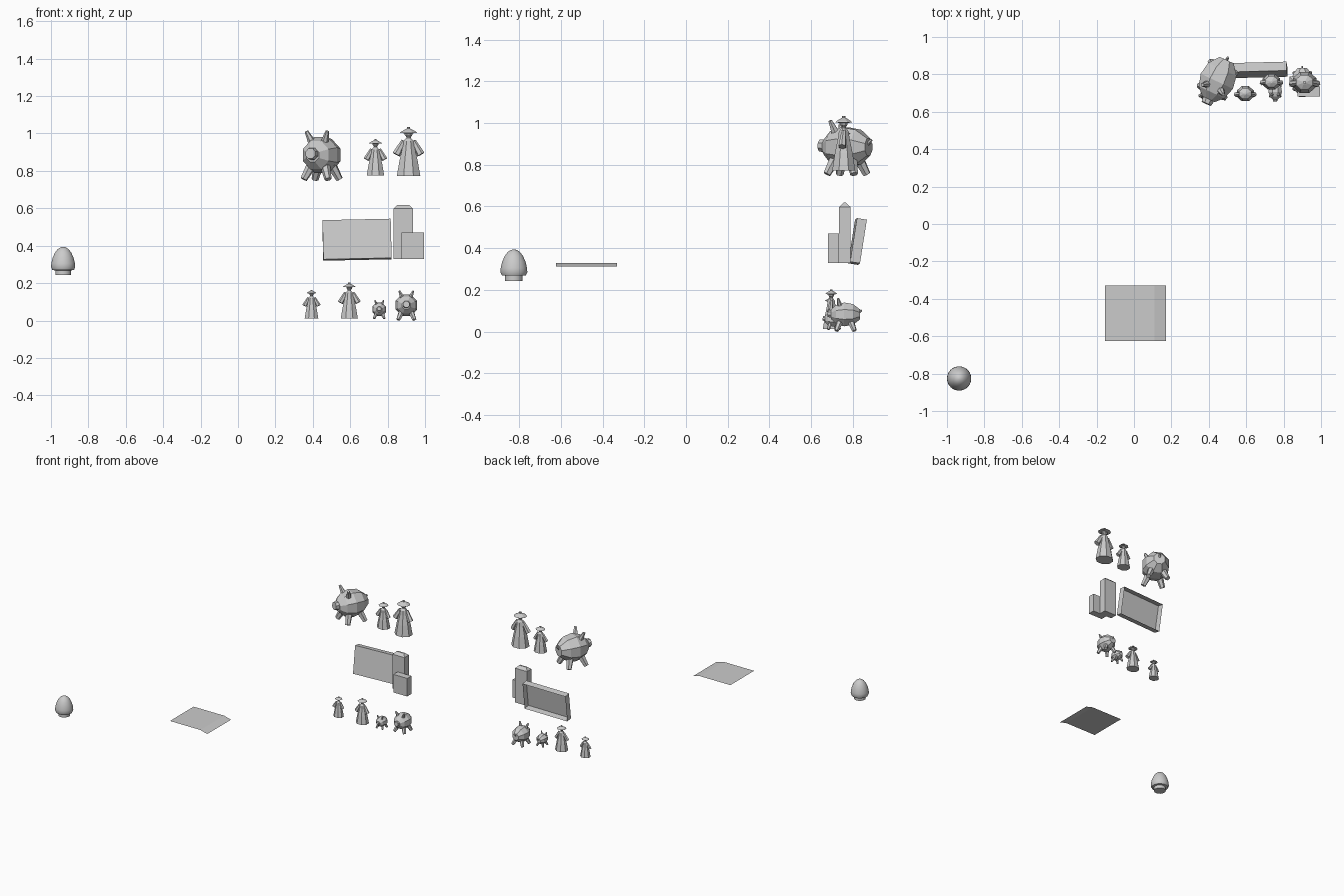
import bpy, bmesh, math
from mathutils import Vector, Matrix

if "Cube" in bpy.data.objects:
    bpy.data.objects.remove(bpy.data.objects["Cube"])

def finish(bm, name, smooth=False):
    bmesh.ops.recalc_face_normals(bm, faces=bm.faces)
    me = bpy.data.meshes.new(name)
    bm.to_mesh(me)
    bm.free()
    ob = bpy.data.objects.new(name, me)
    bpy.context.collection.objects.link(ob)
    if smooth:
        bpy.ops.object.select_all(action='DESELECT')
        ob.select_set(True)
        bpy.context.view_layer.objects.active = ob
        bpy.ops.object.shade_smooth_by_angle(angle=math.radians(40))
    return ob

def lathe(bm, profile, n, mat=Matrix()):
    # revolve (radius, height) points about local z, capping both ends
    rings = []
    for r, h in profile:
        rings.append([bm.verts.new(mat @ Vector((r * math.cos(a), r * math.sin(a), h)))
                      for a in [2 * math.pi * (i + .5) / n for i in range(n)]])
    for a, b in zip(rings, rings[1:]):
        for i in range(n):
            j = (i + 1) % n
            bm.faces.new((a[i], a[j], b[j], b[i]))
    bm.faces.new(rings[0])
    bm.faces.new(rings[-1])

def limb(bm, p, q, r1, r2, mat, n=6):
    # tapered prism from p to q
    p, q = Vector(p), Vector(q)
    d = q - p
    rot = d.to_track_quat('Z', 'Y').to_matrix().to_4x4()
    lathe(bm, [(r1, 0), (r2, d.length)], n, mat @ Matrix.Translation(p) @ rot)

def pig(name, loc, size, turn=0):
    bm = bmesh.new()
    m = Matrix.Translation(loc) @ Matrix.Rotation(math.radians(turn), 4, 'Z') @ Matrix.Scale(size, 4)
    # barrel body lying along y
    lathe(bm, [(.4, -1.15), (.82, -.75), (1.03, -.1), (.9, .6), (.45, 1.15)], 8,
          m @ Matrix.Rotation(math.radians(-90), 4, 'X'))
    limb(bm, (0, -1.0, .05), (0, -1.42, .08), .36, .3, m, 8)
    limb(bm, (0, 1.1, .15), (0, 1.3, .35), .1, .07, m)
    for s in (-1, 1):
        limb(bm, (s * .4, -.45, .75), (s * .62, -.6, 1.27), .2, .1, m)
        for t in (-1, 1):
            limb(bm, (s * .42, t * .45, -.6), (s * .72, t * .72, -1.3), .27, .19, m)
    return finish(bm, name)

def doll(name, loc, h):
    bm = bmesh.new()
    m = Matrix.Translation(loc) @ Matrix.Diagonal((h, h * .88, h, 1))
    # gown, bodice, neck and head
    lathe(bm, [(.26, 0), (.2, .32), (.13, .6), (.11, .72), (.05, .78), (.05, .8),
               (.085, .84), (.085, .9)], 8, m)
    # wide hat with a knob
    lathe(bm, [(.07, .87), (.19, .885), (.16, .91), (.07, .955), (.035, .97), (.035, 1)], 8, m)
    for s in (-1, 1):
        limb(bm, (s * .1, 0, .72), (s * .25, -.03, .44), .05, .085, m)
    return finish(bm, name)

def block(name, loc, size, rot=(0, 0, 0), roof=0, open_back=False):
    bm = bmesh.new()
    bmesh.ops.create_cube(bm, size=1, matrix=Matrix.Diagonal((*size, 1)))
    bm.normal_update()
    if roof:
        top = [f for f in bm.faces if f.normal.z > .9]
        new = bmesh.ops.extrude_face_region(bm, geom=top)
        bmesh.ops.delete(bm, geom=top, context='FACES')
        for v in [g for g in new['geom'] if isinstance(g, bmesh.types.BMVert)]:
            v.co.x *= .6
            v.co.y *= .2
            v.co.z += roof
    if open_back:
        bmesh.ops.delete(bm, geom=[f for f in bm.faces if f.normal.y > .9], context='FACES')
    ob = finish(bm, name)
    ob.location = loc
    ob.rotation_euler = [math.radians(a) for a in rot]
    return ob

# egg-shaped knob on a short stem
bm = bmesh.new()
egg = [(.042, .243), (.042, .268), (.058, .27), (.065, .285), (.0635, .305), (.057, .333),
       (.045, .361), (.03, .381), (.015, .391), (.003, .394)]
lathe(bm, egg, 28, Matrix.Translation((-.935, -.826, 0)))
finish(bm, "egg_knob", True)

# thin sheet with a drooping edge
bm = bmesh.new()
rows = [[bm.verts.new((x, y, z)) for y in (-.625, -.33)]
        for x, z in ((-.155, .328), (.11, .328), (.14, .32), (.17, .312))]
for a, b in zip(rows, rows[1:]):
    bm.faces.new((a[0], b[0], b[1], a[1]))
finish(bm, "sheet")

# top shelf
pig("large_pig", (.447, .772, .885), .1, -25)
doll("upper_small_doll", (.735, .76, .775), .195)
doll("upper_tall_doll", (.912, .757, .772), .262)

# middle shelf
block("leaning_tray", (.636, .823, .432), (.365, .048, .212), (-9, -1.2, 1.5), open_back=True)
block("tall_box", (.883, .762, .463), (.104, .054, .27), roof=.02)
block("short_box", (.935, .708, .4), (.12, .052, .142))

# bottom shelf
doll("lower_small_doll", (.393, .69, .012), .152)
doll("lower_tall_doll", (.595, .697, .012), .19)
pig("lower_small_pig", (.755, .71, .06), .038)
pig("lower_large_pig", (.9, .765, .082), .06)
